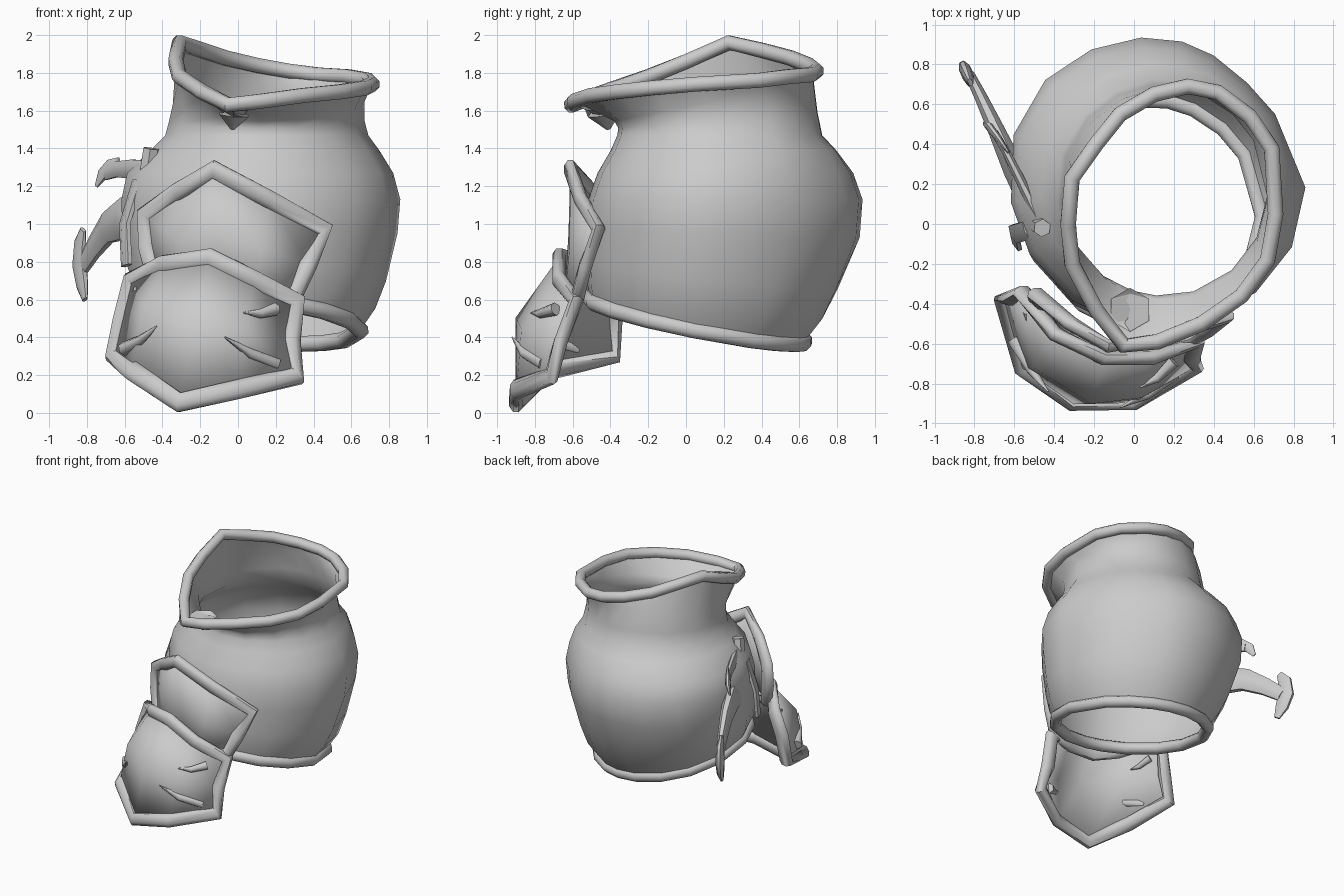
import bpy, bmesh, math
from mathutils import Vector as V

if "Cube" in bpy.data.objects:
    bpy.data.objects.remove(bpy.data.objects["Cube"])


def make(name, verts, faces, angle=40):
    me = bpy.data.meshes.new(name)
    me.from_pydata([tuple(v) for v in verts], [], faces)
    bm = bmesh.new()
    bm.from_mesh(me)
    bmesh.ops.recalc_face_normals(bm, faces=bm.faces)
    bm.to_mesh(me)
    bm.free()
    ob = bpy.data.objects.new(name, me)
    bpy.context.collection.objects.link(ob)
    bpy.ops.object.select_all(action='DESELECT')
    ob.select_set(True)
    bpy.context.view_layer.objects.active = ob
    bpy.ops.object.shade_smooth_by_angle(angle=math.radians(angle))
    return ob


def bridge(rings, n, closed=False):
    count = len(rings) if closed else len(rings) - 1
    m = len(rings)
    return [(i * n + j, i * n + (j + 1) % n, (i + 1) % m * n + (j + 1) % n, (i + 1) % m * n + j)
            for i in range(count) for j in range(n)]


def sweep(name, path, radii, ref, flat=1.0, sides=8, closed=False, angle=50):
    """Tube along a path; flat scales the thickness in the ref direction."""
    path = [V(p) for p in path]
    m, rings = len(path), []
    if not isinstance(radii, (list, tuple)):
        radii = [radii] * m
    for i, p in enumerate(path):
        a = path[(i - 1) % m] if closed else path[max(i - 1, 0)]
        b = path[(i + 1) % m] if closed else path[min(i + 1, m - 1)]
        t = (b - a).normalized()
        side = t.cross(V(ref)).normalized()
        up = side.cross(t).normalized()
        rings.append([p + radii[i] * (math.cos(k) * side + flat * math.sin(k) * up)
                      for k in (math.tau * (j + 0.5) / sides for j in range(sides))])
    faces = bridge(rings, sides, closed)
    if not closed:
        faces += [tuple(range(sides)), tuple(range((m - 1) * sides, m * sides))]
    return make(name, [v for r in rings for v in r], faces, angle)


def plate(name, rows, left, right, width):
    """Ridged plate from rows of (left, ridge, right); left and right push out each half."""
    grid = []
    for i, (l, c, r) in enumerate(rows):
        l, c, r = V(l), V(c), V(r)
        k = 0.5 if i == 0 else 1
        grid.append([l, (l + c) / 2 + k * V(left), c, (c + r) / 2 + k * V(right), r])
    faces = [(i * 5 + j, i * 5 + j + 1, i * 5 + j + 6, i * 5 + j + 5)
             for i in range(len(grid) - 1) for j in range(4)]
    ob = make(name, [v for g in grid for v in g], faces, 75)
    mod = ob.modifiers.new("thickness", 'SOLIDIFY')
    mod.thickness, mod.offset = 0.025, 0
    edge = grid[0] + [g[4] for g in grid[1:-1]] + grid[-1][::-1] + [g[0] for g in grid[-2:0:-1]]
    sweep(name + "_border", [p + V((0, -.012, 0)) for p in edge], width, (0, -1, 0), 0.7, 8, True, 55)


# Collar line: wavy lip, high on the left and dipping at the front
collar = [(.71, .05, 1.74), (.69, .38, 1.76), (.58, .54, 1.78), (.42, .66, 1.79), (.27, .69, 1.81),
          (.1, .65, 1.84), (-.07, .55, 1.88), (-.19, .40, 1.92), (-.31, .23, 1.96), (-.33, 0, 1.86),
          (-.31, -.2, 1.78), (-.19, -.43, 1.70), (-.05, -.61, 1.63), (.12, -.59, 1.65),
          (.34, -.50, 1.68), (.54, -.36, 1.70), (.67, -.18, 1.72)]
N = len(collar)
angles = [math.atan2(p[1] - .07, p[0] - .17) for p in collar]


def lobe(a, deg):
    return max(0, math.cos(a - math.radians(deg))) ** 6


# Barrel body: rings of centre x, y, z, radius x, y, slope along x, y, lopsidedness
profile = [(.08, .06, .49, .57, .57, -.10, -.20, .2), (.09, .10, .60, .64, .63, -.08, -.16, .3),
           (.10, .14, .73, .69, .67, -.05, -.11, .6), (.12, .20, .95, .735, .725, 0, -.03, 1),
           (.125, .21, 1.13, .745, .73, 0, 0, 1), (.12, .21, 1.27, .71, .68, 0, 0, .8),
           (.14, .20, 1.39, .61, .60, 0, 0, .2), (.15, .18, 1.47, .54, .545, 0, 0, 0),
           (.15, .17, 1.55, .52, .53, 0, .08, 0), (.16, .15, 1.65, .51, .53, 0, .2, 0)]
rings = []
for cx, cy, z, rx, ry, sx, sy, lop in profile:
    ring = []
    for a in angles:
        f = 1 + lop * (.04 * lobe(a, 145) - .10 * lobe(a, 42))
        dx, dy = rx * f * math.cos(a), ry * f * math.sin(a)
        ring.append(V((cx + dx, cy + dy, z + sx * dx + sy * dy)))
    rings.append(ring)
rings.append([V(p) for p in collar])
make("barrel_body", [v for r in rings for v in r], bridge(rings, N), 60)
sweep("collar_rim", collar, .042, (0, 0, 1), 1, 8, True)
sweep("bottom_rim", rings[0], .045, (0, 0, 1), 1, 8, True)

# Pointed cup below the dip of the collar
sweep("collar_cup", [(-.02, -.43, 1.54), (-.02, -.43, 1.62), (-.02, -.43, 1.58), (-.03, -.41, 1.50)],
      [.01, .11, .09, .01], (0, 1, 0), 1, 6)

# Two overlapping front plates
plate("upper_plate", [((-.49, -.34, 1.05), (-.13, -.60, 1.29), (.46, -.45, .97)),
                      ((-.48, -.36, .88), (-.13, -.61, .95), (.37, -.52, .78)),
                      ((-.44, -.40, .72), (-.13, -.62, .62), (.30, -.56, .62))],
      (-.02, -.03, 0), (0, -.04, 0), .052)
plate("lower_plate", [((-.56, -.33, .70), (-.15, -.66, .82), (.31, -.57, .59)),
                      ((-.61, -.36, .50), (-.21, -.89, .50), (.28, -.65, .38)),
                      ((-.65, -.36, .30), (-.31, -.89, .055), (.31, -.70, .195))],
      (-.08, -.09, .045), (0, -.09, 0), .056)

# Claws around the inside of the lower plate border
claws = [((.20, -.69, .55), (.03, -.82, .53), .035), ((.20, -.75, .26), (-.07, -.92, .40), .04),
         ((-.60, -.58, .34), (-.43, -.84, .46), .04), ((-.53, -.44, .65), (-.47, -.60, .60), .03)]
for i, (a, b, r) in enumerate(claws):
    a, b = V(a), V(b)
    mid = a.lerp(b, .5) + V((0, -.02, -.015))
    sweep(f"claw_{i + 1}", [a, mid, b], [r, r * .7, .004], (0, 0, 1), 1, 6, angle=70)

# Flat hooked horns on the left side, all lying in one upright plane
PLANE = (.91, .41, 0)
sweep("lower_horn", [(-.53, .14, .99), (-.60, .27, 1.03), (-.69, .47, .98), (-.76, .62, .88), (-.82, .74, .78)],
      [.14, .12, .09, .07, .055], PLANE, .5, 8)
sweep("lower_horn_blade", [(-.82, .71, .97), (-.835, .75, .90), (-.84, .76, .78), (-.825, .73, .68), (-.81, .69, .60)],
      [.025, .055, .065, .055, .025], PLANE, .5, 8)
sweep("upper_horn", [(-.46, 0, 1.27), (-.56, .20, 1.29), (-.64, .36, 1.29), (-.70, .46, 1.27)],
      [.07, .055, .045, .04], PLANE, .5, 8)
sweep("upper_horn_blade", [(-.63, .36, 1.34), (-.68, .43, 1.31), (-.72, .48, 1.26), (-.75, .50, 1.20)],
      [.015, .035, .04, .015], PLANE, .5, 8)

# Strap and peg that hold the horns
sweep("strap", [(-.53, -.03, 1.23), (-.60, -.05, 1.0), (-.59, -.09, .78)], .055, PLANE, .4, 6)
sweep("peg", [(-.46, -.02, 1.40), (-.49, 0, 1.20)], .045, PLANE, 1, 6)
